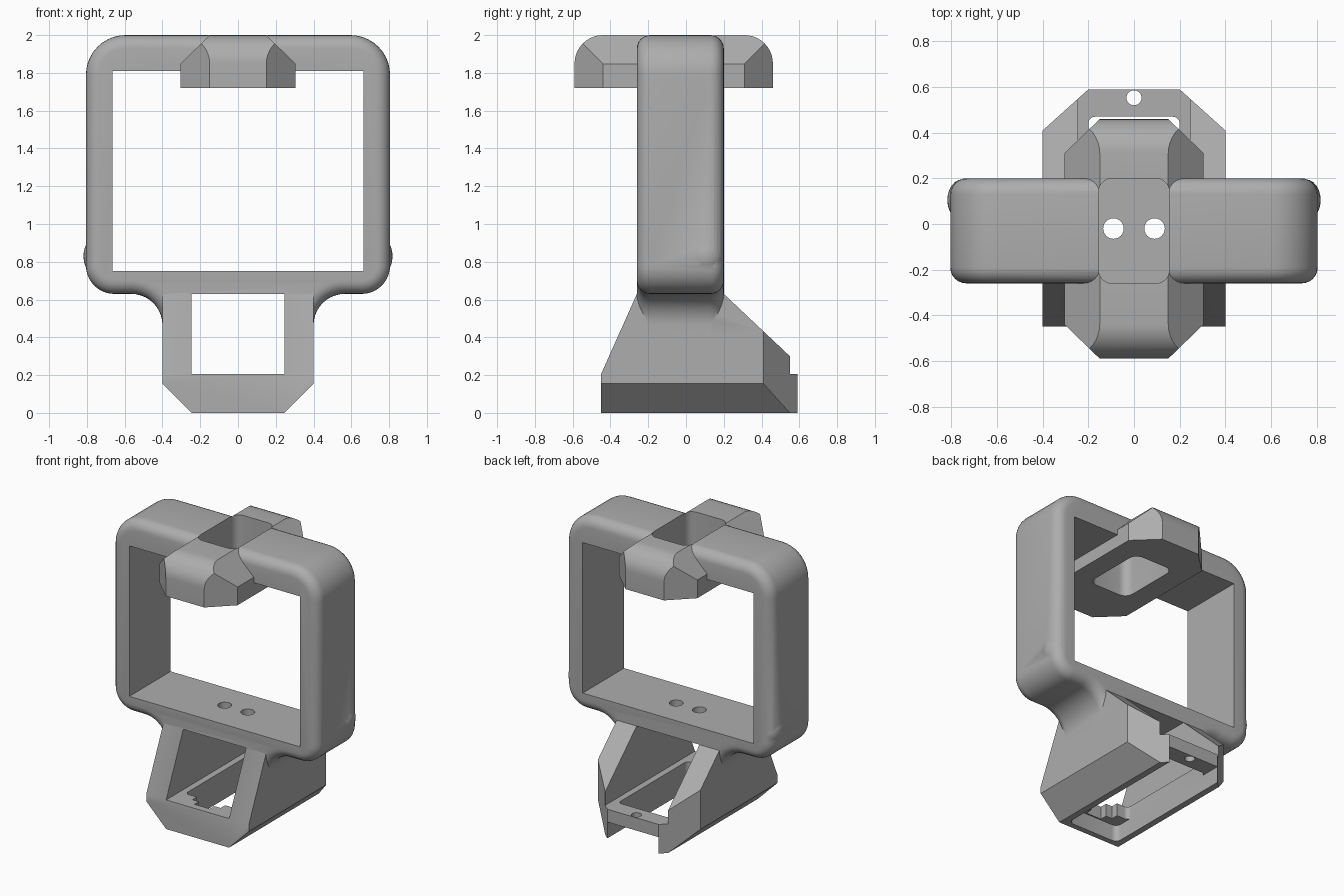
import bpy, bmesh, math
from mathutils import Vector

cube = bpy.data.objects.get("Cube")
if cube:
    bpy.data.objects.remove(cube, do_unlink=True)

grey = bpy.data.materials.new("plain grey")
grey.use_nodes = True
COLOR = (0.42, 0.42, 0.42, 1)
grey.diffuse_color = COLOR
grey.node_tree.nodes["Principled BSDF"].inputs["Base Color"].default_value = COLOR


def arc(cu, cv, r, start, end, n=10):
    angles = [math.radians(start + (end - start) * i / n) for i in range(n + 1)]
    return [(cu + r * math.cos(a), cv + r * math.sin(a)) for a in angles]


def mirrored(half):
    return half + [(-u, v) for u, v in reversed(half)]


def rounded_rect(u0, u1, v0, v1, r, n=6):
    return (arc(u1 - r, v0 + r, r, -90, 0, n) + arc(u1 - r, v1 - r, r, 0, 90, n)
            + arc(u0 + r, v1 - r, r, 90, 180, n) + arc(u0 + r, v0 + r, r, 180, 270, n))


def finish(name, bm):
    bmesh.ops.recalc_face_normals(bm, faces=bm.faces)
    mesh = bpy.data.meshes.new(name)
    bm.to_mesh(mesh)
    bm.free()
    mesh.materials.append(grey)
    obj = bpy.data.objects.new(name, mesh)
    bpy.context.collection.objects.link(obj)
    return obj


def prism(name, points, axis, low, high, bevel=0):
    """Extrude a 2D outline along an axis, optionally rounding both rims."""
    place = {"x": lambda u, v, d: (d, u, v),
             "y": lambda u, v, d: (u, d, v),
             "z": lambda u, v, d: (u, v, d)}[axis]
    bm = bmesh.new()
    rings = [[bm.verts.new(place(u, v, d)) for u, v in points] for d in (low, high)]
    caps = [bm.faces.new(ring) for ring in rings]
    n = len(points)
    for i in range(n):
        j = (i + 1) % n
        bm.faces.new((rings[0][i], rings[0][j], rings[1][j], rings[1][i]))
    bmesh.ops.recalc_face_normals(bm, faces=bm.faces)
    if bevel:
        rim = [e for cap in caps for e in cap.edges]
        bmesh.ops.bevel(bm, geom=rim, offset=bevel, segments=6, profile=0.5,
                        affect="EDGES", clamp_overlap=False)
    return finish(name, bm)


def box(name, x0, x1, y0, y1, z0, z1):
    return prism(name, [(x0, y0), (x1, y0), (x1, y1), (x0, y1)], "z", z0, z1)


def combine(target, tool, operation):
    """Apply a boolean and discard the tool."""
    mod = target.modifiers.new("boolean", "BOOLEAN")
    mod.operation, mod.solver, mod.object = operation, "EXACT", tool
    bpy.context.view_layer.update()
    graph = bpy.context.evaluated_depsgraph_get()
    mesh = bpy.data.meshes.new_from_object(target.evaluated_get(graph))
    target.modifiers.clear()
    target.data = mesh
    bpy.data.objects.remove(tool, do_unlink=True)


BACK, FRONT = 0.20, -0.26

# Rounded frame with flared neck
half = ([(0.40, 0.40)] + arc(0.565, 0.465, 0.165, 180, 90)
        + arc(0.655, 0.78, 0.15, -90, 0) + arc(0.595, 1.79, 0.21, 0, 90))
mount = prism("frame_mount", mirrored(half), "y", FRONT, BACK, bevel=0.07)
combine(mount, box("frame_window", -0.665, 0.665, -1, 1, 0.75, 1.81), "DIFFERENCE")

# Small side bumps
for side in (-1, 1):
    bm = bmesh.new()
    bmesh.ops.create_uvsphere(bm, u_segments=24, v_segments=14, radius=1)
    bmesh.ops.scale(bm, vec=(0.065, 0.09, 0.1), verts=bm.verts)
    bmesh.ops.translate(bm, vec=Vector((side * 0.753, 0.105, 0.83)), verts=bm.verts)
    combine(mount, finish("side_bump", bm), "UNION")

# Top saddle: plan, front and side outlines intersected
saddle = prism("saddle", mirrored([(0.15, -0.59), (0.305, -0.44), (0.305, 0.31), (0.15, 0.46)]),
               "z", 1.72, 2.1)
roof = prism("saddle_roof", mirrored([(0.305 + 0.1, 1.6), (0.405, 1.75), (0.15, 2.0)]),
             "y", -1, 1)
ends = prism("saddle_ends", [(-0.59, 1.6), (0.46, 1.6)] + arc(0.31, 1.85, 0.15, 0, 90)
             + arc(-0.44, 1.85, 0.15, 90, 180), "x", -1, 1)
combine(saddle, roof, "INTERSECT")
combine(saddle, ends, "INTERSECT")
combine(mount, saddle, "UNION")
combine(mount, prism("saddle_hole", rounded_rect(-0.155, 0.155, FRONT, BACK, 0.06),
                     "z", 1.6, 2.2), "DIFFERENCE")

# Tapered base
base = prism("base", mirrored([(0.245, 0), (0.40, 0.155), (0.40, 0.68)]), "y", -0.8, 0.8)
side_profile = [(-0.45, -0.1), (-0.45, 0.205), (FRONT, 0.63), (FRONT, 0.69), (BACK, 0.69),
                (BACK, 0.63), (0.55, 0.30), (0.55, 0.205), (0.59, 0.205), (0.59, -0.1)]
combine(base, prism("base_side", side_profile, "x", -1, 1), "INTERSECT")
combine(base, prism("base_plan", mirrored([(0.5, -0.8), (0.5, 0.32), (0.20, 0.59)]),
                    "z", -1, 1), "INTERSECT")
combine(mount, base, "UNION")

# Base window, underside channel and stepped floor opening
combine(mount, box("base_window", -0.245, 0.245, -1, 1, 0.205, 0.63), "DIFFERENCE")
combine(mount, prism("channel", rounded_rect(-0.2, 0.2, -0.41, 0.9, 0.04),
                     "z", -0.1, 0.115), "DIFFERENCE")
combine(mount, prism("floor_opening", rounded_rect(-0.2, 0.2, -0.30, 0.47, 0.03),
                     "z", 0.05, 0.3), "DIFFERENCE")
for width, start in ((0.11, -0.35), (0.06, -0.40)):
    combine(mount, box("floor_notch", -width, width, start, -0.2, 0.05, 0.3), "DIFFERENCE")

# Screw holes
for x, y, r, z0, z1 in ((-0.09, -0.02, 0.045, 0.5, 0.9), (0.09, -0.02, 0.045, 0.5, 0.9),
                        (0, 0.553, 0.033, 0.05, 0.3)):
    circle = arc(x, y, r, 0, 360, 24)[:-1]
    combine(mount, prism("screw_hole", circle, "z", z0, z1), "DIFFERENCE")

# Smooth shading with sharp creases
bpy.ops.object.select_all(action="DESELECT")
mount.select_set(True)
bpy.context.view_layer.objects.active = mount
bpy.ops.object.shade_smooth_by_angle(angle=math.radians(30))
